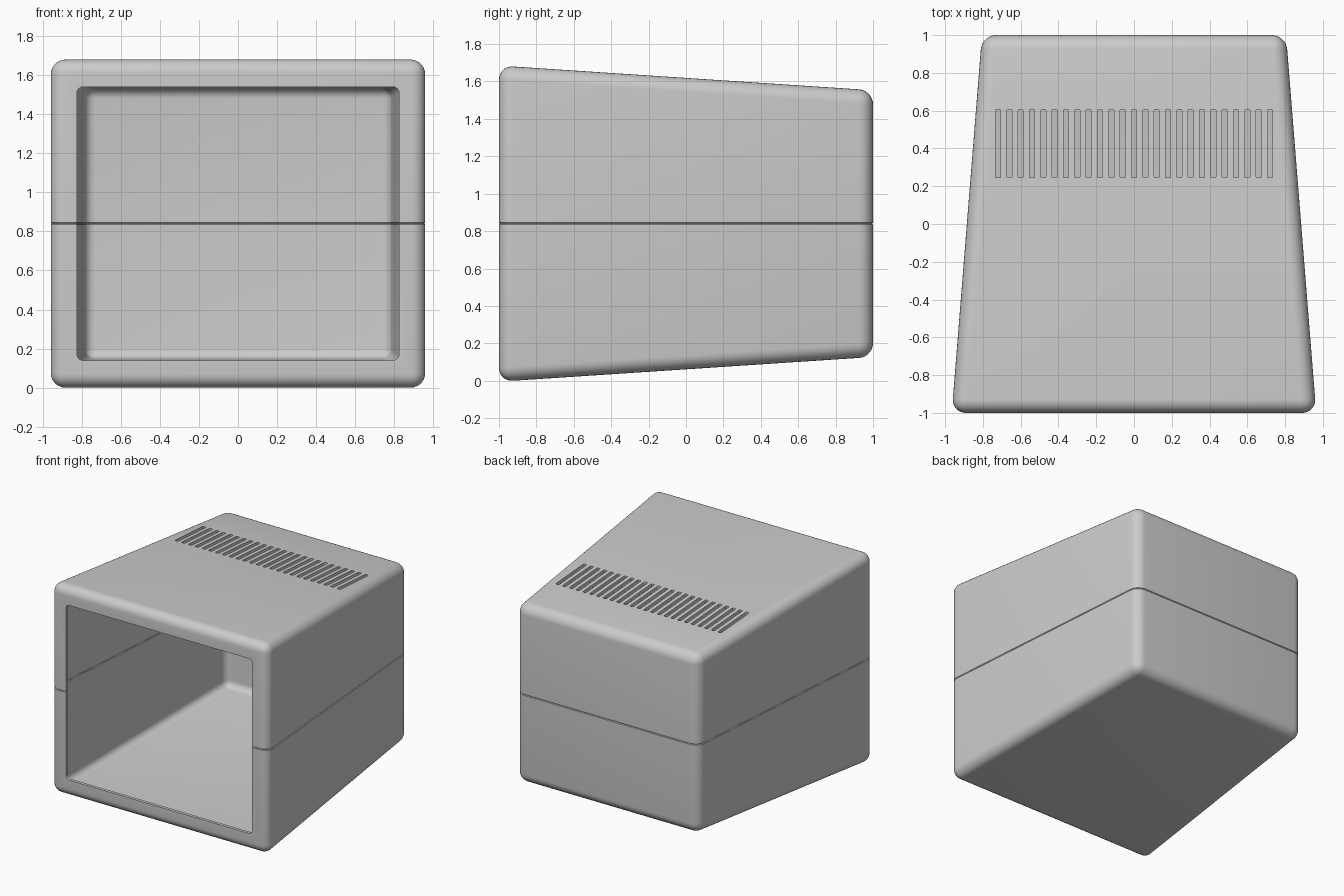
import bpy, bmesh
from mathutils import Matrix

cube = bpy.data.objects.get("Cube")
if cube:
    bpy.data.objects.remove(cube, do_unlink=True)

grey = bpy.data.materials.new("grey plastic")
grey.use_nodes = True
colour = (0.6, 0.6, 0.6, 1)
grey.diffuse_color = colour
grey.node_tree.nodes["Principled BSDF"].inputs["Base Color"].default_value = colour

MID = 0.84       # seam height
WALL = 0.025     # shell thickness


def to_object(bm, name, helper=False):
    bmesh.ops.recalc_face_normals(bm, faces=bm.faces)
    mesh = bpy.data.meshes.new(name)
    bm.to_mesh(mesh)
    bm.free()
    mesh.materials.append(grey)
    obj = bpy.data.objects.new(name, mesh)
    bpy.context.scene.collection.objects.link(obj)
    obj.hide_render = helper
    return obj


def tapered_box(name, inset, radius, helper=False):
    """Rounded box that narrows towards the back, shrunk by inset."""
    bm = bmesh.new()
    bmesh.ops.create_cube(bm, size=2)
    for v in bm.verts:
        y = v.co.y * (1 - inset)
        half_x = 0.885 - 0.08 * y - inset
        half_z = 0.779 - 0.066 * y - inset
        v.co = (v.co.x * half_x, y, MID + v.co.z * half_z)
    bmesh.ops.bevel(bm, geom=bm.edges[:], offset=radius, segments=7,
                    profile=0.5, affect='EDGES')
    return to_object(bm, name, helper)


def add_box(bm, low, high, axis=None, radius=0):
    """Box between two corners, optionally rounding edges along one axis."""
    size = [h - l for l, h in zip(low, high)]
    centre = [(h + l) / 2 for l, h in zip(low, high)]
    matrix = Matrix.Translation(centre) @ Matrix.Diagonal((*size, 1))
    verts = bmesh.ops.create_cube(bm, size=1, matrix=matrix)["verts"]
    if axis is not None:
        edges = {e for v in verts for e in v.link_edges
                 if abs((e.verts[0].co - e.verts[1].co).normalized()[axis]) > 0.9}
        bmesh.ops.bevel(bm, geom=list(edges), offset=radius, segments=4,
                        profile=0.5, affect='EDGES')


def box_object(name, low, high, axis=None, radius=0):
    bm = bmesh.new()
    add_box(bm, low, high, axis, radius)
    return to_object(bm, name, True)


def apply_boolean(obj, cutter, operation='DIFFERENCE'):
    mod = obj.modifiers.new("cut", 'BOOLEAN')
    mod.operation = operation
    mod.solver = 'EXACT'
    mod.object = cutter
    evaluated = obj.evaluated_get(bpy.context.evaluated_depsgraph_get())
    mesh = bpy.data.meshes.new_from_object(evaluated)
    obj.modifiers.clear()
    obj.data = mesh


# Hollow housing with a framed front opening
shell = tapered_box("shell", 0, 0.075)
cavity = tapered_box("cavity_cutter", WALL, 0.05, True)
opening = box_object("opening_cutter", (-0.825, -1.2, 0.14),
                     (0.825, -0.95, 1.54), 1, 0.03)

# Row of ventilation slots through the roof
bm = bmesh.new()
for i in range(25):
    x = (i - 12) * 0.06
    add_box(bm, (x - 0.014, 0.245, 1.4), (x + 0.014, 0.605, 1.8), 2, 0.006)
vents = to_object(bm, "vent_cutter", True)

for cutter in (cavity, opening, vents):
    apply_boolean(shell, cutter)

# Split into two halves whose meeting edges are chamfered into a fine seam
bottom_box = box_object("bottom_box", (-2, -2, -1), (2, 2, MID))
top_box = box_object("top_box", (-2, -2, MID), (2, 2, 3))
halves = []
for name, box in (("lower_housing", bottom_box), ("upper_housing", top_box)):
    half = bpy.data.objects.new(name, shell.data.copy())
    bpy.context.scene.collection.objects.link(half)
    apply_boolean(half, box, 'INTERSECT')
    bm = bmesh.new()
    bm.from_mesh(half.data)
    bmesh.ops.remove_doubles(bm, verts=bm.verts, dist=0.0001)
    rim = [e for e in bm.edges
           if all(abs(v.co.z - MID) < 0.0005 for v in e.verts)
           and any(abs(f.normal.z) < 0.9 for f in e.link_faces)]
    bmesh.ops.bevel(bm, geom=rim, offset=0.005, segments=1, affect='EDGES')
    bm.to_mesh(half.data)
    bm.free()
    halves.append(half)

for helper in (shell, cavity, opening, vents, bottom_box, top_box):
    bpy.data.objects.remove(helper, do_unlink=True)

# Smooth rounded edges, crisp cut edges
bpy.ops.object.select_all(action='DESELECT')
for half in halves:
    half.select_set(True)
bpy.context.view_layer.objects.active = halves[0]
bpy.ops.object.shade_smooth_by_angle(angle=0.5)
